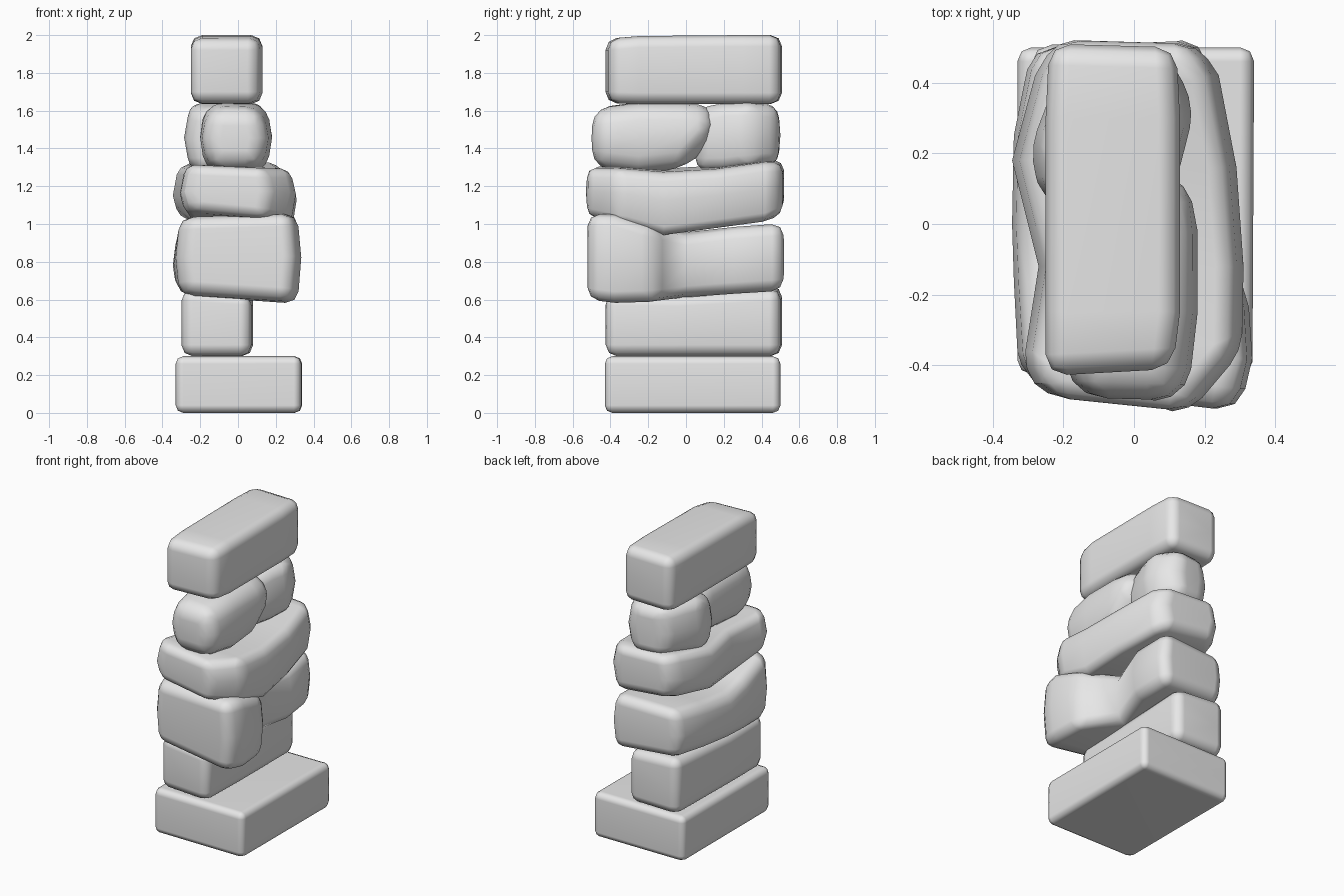
import bpy, bmesh

cube = bpy.data.objects.get("Cube")
if cube:
    bpy.data.objects.remove(cube, do_unlink=True)

stone_grey = bpy.data.materials.new("stone_grey")
stone_grey.use_nodes = True
grey = (0.8, 0.8, 0.8, 1)
stone_grey.diffuse_color = grey
stone_grey.node_tree.nodes["Principled BSDF"].inputs["Base Color"].default_value = grey


def stone(name, stations, bevel, bulge=0.0, tilt_low=0.0, tilt_top=0.0, segments=2):
    """Loft a rough block through (y at left, y at right, left, right, low, top)
    stations and round its edges."""
    bm = bmesh.new()
    rings = []
    for y_left, y_right, left, right, low, top in stations:
        middle = (low + top) / 2
        outline = [(left + bulge, y_left, low, tilt_low),
                   (right - bulge, y_right, low, tilt_low),
                   (right, y_right, middle, 0),
                   (right - bulge, y_right, top, tilt_top),
                   (left + bulge, y_left, top, tilt_top),
                   (left, y_left, middle, 0)]
        rings.append([bm.verts.new((x, y, z + tilt * x)) for x, y, z, tilt in outline])
    count = len(rings[0])
    for a, b in zip(rings, rings[1:]):
        for i in range(count):
            j = (i + 1) % count
            bm.faces.new((a[i], a[j], b[j], b[i]))
    bm.faces.new(rings[0])
    bm.faces.new(rings[-1])
    bmesh.ops.recalc_face_normals(bm, faces=bm.faces)
    edges = [e for e in bm.edges if e.calc_face_angle_signed() > 0.6]
    bmesh.ops.bevel(bm, geom=edges, offset=bevel, offset_type='OFFSET', segments=segments,
                    profile=0.5, affect='EDGES', clamp_overlap=True)
    for face in bm.faces:
        face.smooth = True
    bmesh.ops.recalc_face_normals(bm, faces=bm.faces)
    mesh = bpy.data.meshes.new(name)
    bm.to_mesh(mesh)
    bm.free()
    mesh.materials.append(stone_grey)
    obj = bpy.data.objects.new(name, mesh)
    bpy.context.collection.objects.link(obj)
    # Keep broad faces flat and only the rounded edges soft
    obj.modifiers.new("soft_edges", 'WEIGHTED_NORMAL')
    return obj


# Wide slab at the bottom
stone("base_slab", [(-.425, -.43, -.33, .335, 0, .3), (.5, .5, -.33, .34, 0, .3)], .04)

# Narrow block set to one side
stone("narrow_block", [(-.4, -.43, -.3, .07, .3, .635), (-.05, -.05, -.3, .08, .3, .63),
                       (.51, .5, -.29, .08, .3, .66)], .06, tilt_top=-.06)

# Big boulder with a notch in its side
stone("notched_boulder", [(-.46, -.53, -.3, .3, .615, 1.045), (-.36, -.38, -.33, .335, .6, 1.045),
                          (-.16, -.17, -.34, .32, .605, .98), (0, 0, -.345, .14, .615, .95),
                          (.25, .25, -.34, .22, .64, .98), (.5, .52, -.29, .2, .655, 1.0)],
      .065, bulge=.02, tilt_low=-.07, tilt_top=.03)

# Sagging slab, pinched on its right flank
stone("sagging_slab", [(-.49, -.53, -.25, .16, 1.05, 1.3), (-.41, -.36, -.315, .305, 1.03, 1.305),
                       (-.12, -.12, -.27, .31, .965, 1.285), (.18, .16, -.345, .29, 1.0, 1.3),
                       (.42, .42, -.28, .24, 1.03, 1.335), (.52, .51, -.22, .18, 1.06, 1.33)],
      .05, bulge=.03, tilt_low=-.1, tilt_top=-.04)

# Two rounded stones side by side
stone("rounded_front_stone", [(-.49, -.5, -.18, .15, 1.3, 1.61), (-.3, -.25, -.2, .18, 1.27, 1.64),
                              (-.02, -.02, -.2, .18, 1.29, 1.64), (.14, .15, -.17, .14, 1.43, 1.63)],
      .09, bulge=.03, segments=3)
stone("rounded_back_stone", [(.05, .05, -.25, .1, 1.28, 1.61), (.2, .2, -.3, .14, 1.28, 1.64),
                             (.33, .34, -.25, .175, 1.3, 1.645), (.48, .5, -.18, .08, 1.31, 1.63)],
      .07, bulge=.03, segments=3)

# Long block on top
stone("top_block", [(-.43, -.41, -.25, .11, 1.64, 1.98), (-.25, -.25, -.25, .13, 1.635, 1.995),
                    (.3, .3, -.25, .13, 1.635, 2), (.51, .5, -.24, .12, 1.635, 2)], .06)
